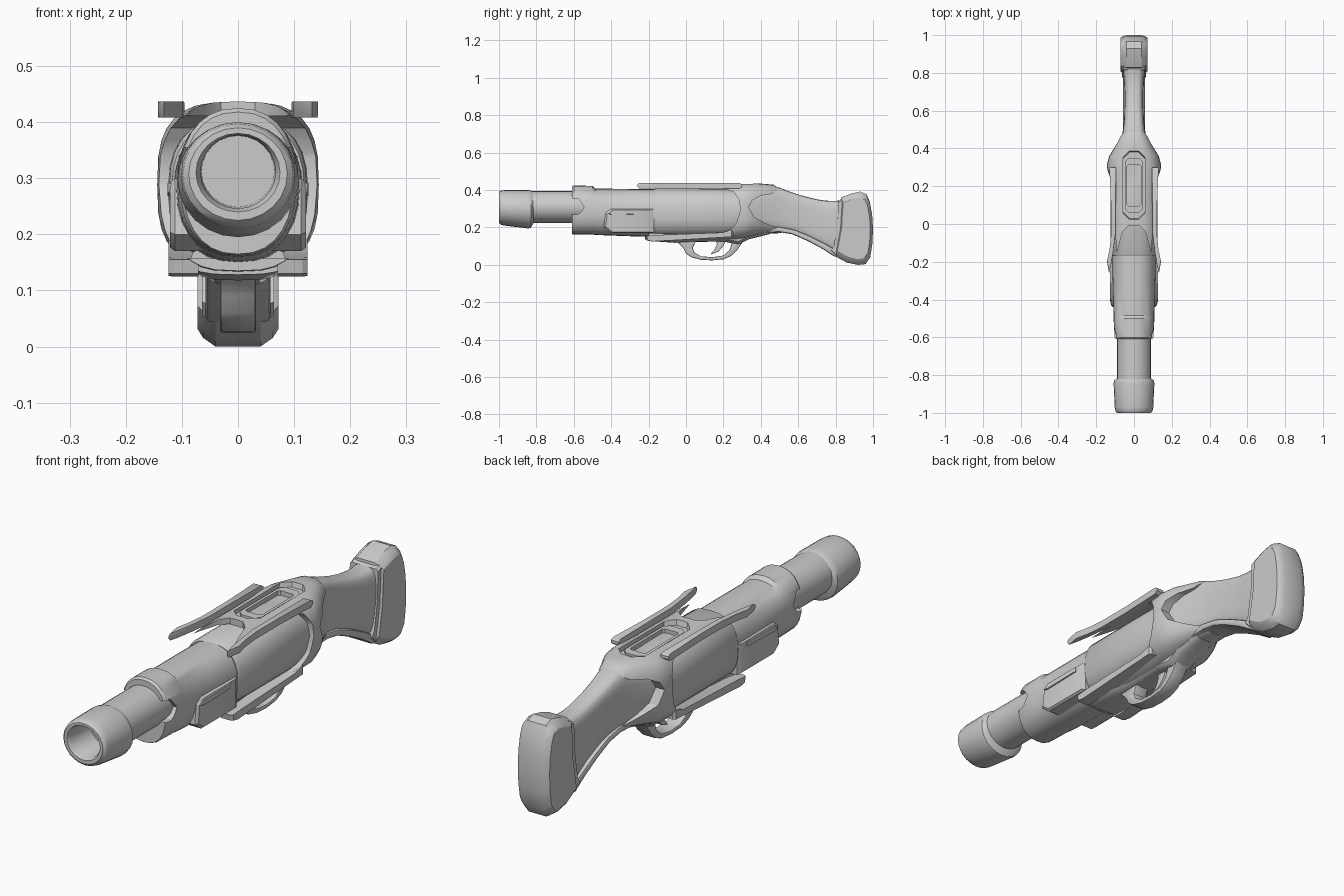
import bpy, bmesh, math

def finish(name, bm):
    bmesh.ops.recalc_face_normals(bm, faces=bm.faces)
    me = bpy.data.meshes.new(name)
    bm.to_mesh(me)
    bm.free()
    ob = bpy.data.objects.new(name, me)
    bpy.context.collection.objects.link(ob)
    return ob

def skin(name, rings):
    """Bridge equal-length point rings and cap both ends."""
    bm = bmesh.new()
    vs = [[bm.verts.new(p) for p in r] for r in rings]
    n = len(rings[0])
    for a, b in zip(vs, vs[1:]):
        for i in range(n):
            j = (i + 1) % n
            bm.faces.new((a[i], a[j], b[j], b[i]))
    bm.faces.new(vs[0])
    bm.faces.new(vs[-1])
    return finish(name, bm)

def loft(name, sections, e=2.0, n=24):
    """Superellipse sections (y, z_bottom, z_top, half_width) along y."""
    def power(c):
        return math.copysign(abs(c) ** (2 / e), c)
    rings = []
    for y, zb, zt, hw in sections:
        ring = []
        for i in range(n):
            a = 2 * math.pi * i / n
            ring.append((hw * power(math.cos(a)), y,
                         (zb + zt) / 2 + (zt - zb) / 2 * power(math.sin(a))))
        rings.append(ring)
    return skin(name, rings)

def prism(name, pts, layers, axis='x'):
    """Outline stacked at (offset, scale) layers; (y,z) for axis x, (x,y) for axis z."""
    cu = sum(p[0] for p in pts) / len(pts)
    cv = sum(p[1] for p in pts) / len(pts)
    rings = []
    for o, s in layers:
        sc = [(cu + (u - cu) * s, cv + (v - cv) * s) for u, v in pts]
        rings.append([(o, u, v) if axis == 'x' else (u, v, o) for u, v in sc])
    return skin(name, rings)

def apply_mod(ob, kind, **settings):
    m = ob.modifiers.new(kind, kind)
    for k, v in settings.items():
        setattr(m, k, v)
    bpy.context.view_layer.objects.active = ob
    bpy.ops.object.modifier_apply(modifier=m.name)

def cut(ob, cutter):
    apply_mod(ob, 'BOOLEAN', object=cutter, operation='DIFFERENCE', solver='EXACT')
    bpy.data.objects.remove(cutter)

def bevel(ob, w, seg=2):
    apply_mod(ob, 'BEVEL', width=w, segments=seg, limit_method='ANGLE',
              angle_limit=math.radians(50))

def slot(hw, y0, y1, c):
    """Chamfered rectangle seen from above."""
    return [(hw, y0 + c), (hw, y1 - c), (hw - c, y1), (c - hw, y1),
            (-hw, y1 - c), (-hw, y0 + c), (c - hw, y0), (hw - c, y0)]

def both_sides(make):
    return [make(s) for s in (-1, 1)]

# Barrel and hollow muzzle
loft("barrel", [(-.86, .225, .395, .09), (-.3, .225, .395, .09)])
loft("muzzle", [(-.815, .225, .392, .088), (-.83, .197, .398, .106), (-.845, .195, .4, .108),
                (-.97, .21, .4, .102), (-.99, .215, .397, .098), (-1, .225, .39, .088),
                (-1, .24, .38, .075), (-.985, .246, .377, .067), (-.8, .25, .375, .064)])

# Fore-end with notched front collar
fore = loft("fore_end", [(-.61, .165, .418, .098), (-.6, .162, .425, .104), (-.5, .162, .422, .108),
                         (-.485, .16, .408, .108), (-.3, .153, .406, .114), (-.14, .148, .404, .116)],
            e=2.3, n=28)
cut(fore, prism("notch", [(-.7, .27), (-.58, .27), (-.565, .28), (-.545, .31), (-.565, .34),
                          (-.58, .355), (-.7, .355)], [(-.3, 1), (.3, 1)]))
# Raised grip pods on the fore-end
both_sides(lambda s: prism("fore_end_pod", [(-.44, .2), (-.43, .28), (-.4, .3), (-.17, .3), (-.17, .17), (-.4, .17)],
                           [(s * .06, 1), (s * .112, 1), (s * .121, .9)]))
both_sides(lambda s: prism("pod_rib", [(-.42, .275), (-.4, .292), (-.22, .292), (-.22, .272), (-.4, .268)],
                           [(s * .1, 1), (s * .123, 1), (s * .126, .92)]))

# Central drum body behind the side windows
loft("body", [(-.17, .15, .404, .118), (-.16, .147, .41, .123), (.2, .147, .41, .125), (.33, .16, .40, .12)], e=2.5, n=28)

# Receiver frame, with side windows, stock sockets and top recess cut out
frame = loft("receiver_frame", [(-.22, .135, .434, .122), (-.1, .128, .437, .13), (.2, .13, .437, .132),
                                (.27, .135, .437, .138), (.31, .14, .437, .144), (.36, .155, .437, .132),
                                (.42, .165, .433, .1), (.47, .168, .428, .076), (.51, .17, .40, .06)], e=3, n=32)
cut(frame, prism("window", [(-.5, .413), (.2, .41), (.255, .39), (.285, .345), (.29, .29), (.27, .225),
                            (.235, .185), (.18, .17), (-.17, .157), (-.5, .157)], [(-.3, 1), (.3, 1)]))
cut(frame, prism("socket", [(.335, .31), (.355, .345), (.4, .37), (.46, .38), (.49, .4), (.7, .4),
                            (.7, .2), (.48, .2), (.42, .225), (.365, .255)], [(-.3, 1), (.3, 1)]))
cut(frame, prism("front_gap", [(-.11, -.4), (-.105, -.2), (-.085, -.13), (-.06, -.04), (-.03, -.01),
                               (.03, -.01), (.06, -.04), (.085, -.13), (.105, -.2), (.11, -.4)],
                 [(.38, 1), (.6, 1)], 'z'))
cut(frame, prism("top_recess", slot(.06, .02, .39, .035), [(.415, .95), (.5, 1.08)], 'z'))
cut(frame, prism("port", slot(.038, .09, .32, .012), [(.385, 1), (.5, 1)], 'z'))
port_rim = prism("port_rim", slot(.048, .06, .35, .02), [(.38, 1), (.424, 1)], 'z')
cut(port_rim, prism("port", slot(.036, .095, .315, .008), [(.405, 1), (.5, 1)], 'z'))

# Flared top rails
both_sides(lambda s: prism("top_rail", [(s * x, y) for x, y in
    [(.095, .3), (.13, .3), (.122, .1), (.122, -.06), (.13, -.14), (.143, -.2), (.132, -.26),
     (.122, -.22), (.11, -.15), (.098, -.05)]], [(.408, .96), (.418, 1), (.43, 1), (.437, .96)], 'z'))
# Lower lips beneath the windows
both_sides(lambda s: prism("lower_lip", [(-.21, .13), (-.215, .155), (-.15, .16), (.2, .173), (.25, .19),
                                         (.25, .15), (0, .135), (-.18, .125)],
                           [(s * .07, 1), (s * .115, 1), (s * .124, .97)]))

# Underside plate, trigger guard loop and trigger
loft("belly", [(-.2, .128, .18, .085), (-.06, .118, .18, .08), (.02, .122, .18, .06),
               (.2, .125, .18, .06), (.28, .108, .18, .058), (.34, .138, .2, .06), (.45, .165, .22, .05)], e=3, n=16)
guard = prism("trigger_guard", [(-.07, .135), (-.04, .115), (-.015, .09), (0, .06), (.03, .04), (.08, .027), (.14, .024),
                                (.2, .03), (.24, .047), (.275, .08), (.305, .125), (.34, .15), (.3, .17),
                                (.24, .16), (.245, .115), (.232, .078), (.2, .05), (.14, .041),
                                (.08, .046), (.045, .066), (.036, .09), (.05, .12), (.07, .14)],
              [(-.032, 1), (.032, 1)])
bevel(guard, .006)
trigger = prism("trigger", [(.16, .15), (.215, .15), (.203, .105), (.175, .072), (.135, .055),
                            (.135, .062), (.155, .085), (.165, .11)], [(-.013, 1), (.013, 1)])
bevel(trigger, .003)

# Stock, its lower trim and butt pad
loft("stock", [(.31, .2, .38, .105), (.38, .19, .395, .085), (.46, .182, .42, .065), (.5, .18, .413, .058),
               (.55, .172, .393, .053), (.62, .153, .37, .05), (.7, .117, .35, .05),
               (.75, .09, .343, .053), (.8, .06, .342, .057), (.86, .05, .35, .058)], e=4, n=28)
trim = prism("stock_trim", [(.36, .165), (.42, .172), (.5, .175), (.57, .163), (.65, .128), (.73, .085), (.8, .04),
                            (.82, .07), (.74, .115), (.66, .155), (.58, .188), (.5, .203), (.42, .215), (.37, .23)],
             [(-.058, 1), (.058, 1)])
bevel(trim, .01)
prism("stock_collar", [(.815, .343), (.84, .355), (.85, .1), (.8, .05), (.775, .075), (.79, .1), (.81, .22)],
      [(-.064, .95), (-.055, 1), (.055, 1), (.064, .95)])
prism("butt_pad", [(.828, .36), (.88, .38), (.93, .392), (.965, .378), (.982, .34), (.995, .27), (1, .19),
                   (.996, .11), (.985, .04), (.96, .004), (.92, 0), (.86, .012), (.79, .05),
                   (.8, .1), (.818, .2), (.822, .28)],
      [(-.072, .84), (-.062, .92), (-.04, 1), (.04, 1), (.062, .92), (.072, .84)])

# Smooth shading with crisp edges
bpy.ops.object.select_all(action='SELECT')
bpy.context.view_layer.objects.active = frame
bpy.ops.object.shade_smooth_by_angle(angle=math.radians(32))
